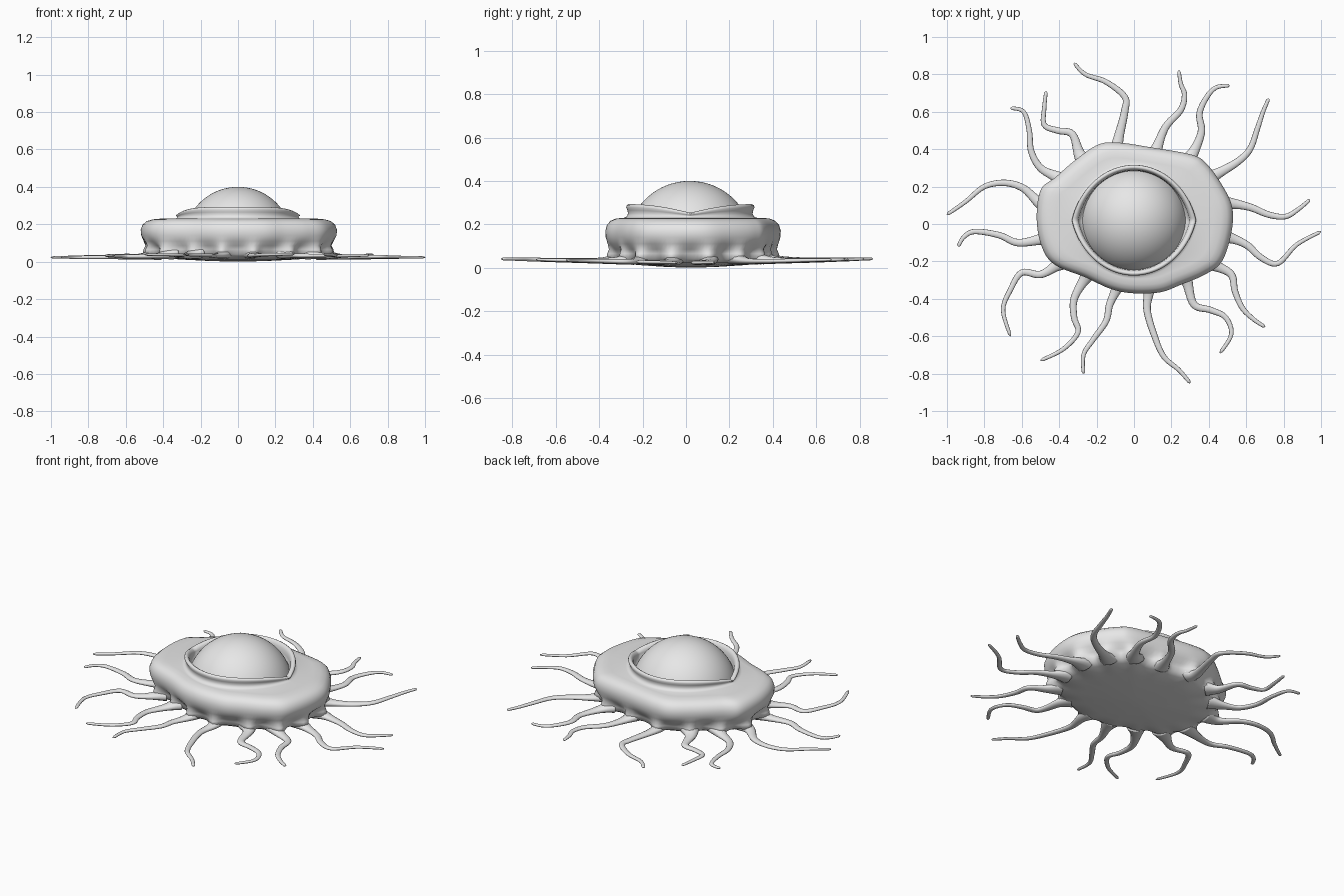
import bpy
import math
from mathutils import Vector

if "Cube" in bpy.data.objects:
    bpy.data.objects.remove(bpy.data.objects["Cube"], do_unlink=True)

GREY = (0.8, 0.8, 0.8, 1.0)
grey = bpy.data.materials.new("flesh grey")
grey.use_nodes = True
grey.diffuse_color = GREY
grey.node_tree.nodes["Principled BSDF"].inputs["Base Color"].default_value = GREY

CENTRE = Vector((0, 0.02))


def finish(obj):
    """Give an object its material and smooth shading."""
    obj.data.materials.clear()
    obj.data.materials.append(grey)
    for poly in obj.data.polygons:
        poly.use_smooth = True


def loft(name, rings):
    """Skin a stack of closed rings and cap both ends."""
    n = len(rings[0])
    verts = [v for ring in rings for v in ring]
    faces = []
    for r in range(len(rings) - 1):
        for i in range(n):
            j = (i + 1) % n
            faces.append((r * n + i, r * n + j, r * n + n + j, r * n + n + i))
    faces.append(tuple(reversed(range(n))))
    faces.append(tuple(range(len(verts) - n, len(verts))))
    mesh = bpy.data.meshes.new(name)
    mesh.from_pydata(verts, [], faces)
    mesh.update()
    obj = bpy.data.objects.new(name, mesh)
    bpy.context.collection.objects.link(obj)
    finish(obj)
    return obj


def smooth_path(points, steps, closed=False):
    """Catmull-Rom curve through the points."""
    pts = [Vector(p) for p in points]
    n = len(pts)
    if closed:
        get = lambda i: pts[i % n]
    else:
        get = lambda i: pts[max(0, min(n - 1, i))]
    out = []
    for i in range(n if closed else n - 1):
        a, b, c, d = (get(i + k) for k in (-1, 0, 1, 2))
        for s in range(steps):
            t = s / steps
            out.append(0.5 * (2 * b + (c - a) * t + (2 * a - 5 * b + 4 * c - d) * t * t
                              + (3 * b - a - 3 * c + d) * t ** 3))
    if not closed:
        out.append(pts[-1])
    return out


# Tentacle paths seen from above, root to tip
back_paths = [
    [(-.09, .42), (-.05, .60), (-.05, .68), (-.15, .76), (-.26, .80), (-.32, .86)],
    [(.12, .40), (.17, .52), (.25, .61), (.27, .69), (.25, .75), (.24, .82)],
    [(.31, .37), (.36, .49), (.35, .59), (.39, .68), (.44, .73), (.51, .74)],
    [(.43, .26), (.55, .33), (.62, .40), (.66, .51), (.69, .60), (.72, .67)],
    [(.51, .11), (.62, .09), (.72, .05), (.81, .04), (.88, .08), (.94, .13)],
    [(-.50, .11), (-.59, .19), (-.69, .22), (-.80, .20), (-.90, .12), (-1, .05)],
    [(-.41, .25), (-.50, .30), (-.55, .39), (-.56, .50), (-.59, .60), (-.66, .62)],
    [(-.29, .37), (-.33, .48), (-.41, .50), (-.48, .53), (-.48, .62), (-.47, .71)],
]
front_paths = [
    [(.50, -.07), (.60, -.11), (.68, -.18), (.77, -.21), (.87, -.11), (1, -.04)],
    [(.43, -.22), (.52, -.27), (.54, -.36), (.58, -.45), (.64, -.51), (.70, -.55)],
    [(.28, -.30), (.32, -.43), (.41, -.46), (.49, -.50), (.52, -.59), (.46, -.69)],
    [(.08, -.35), (.07, -.46), (.11, -.60), (.16, -.71), (.24, -.78), (.30, -.85)],
    [(-.09, -.34), (-.13, -.43), (-.15, -.52), (-.22, -.62), (-.27, -.70), (-.27, -.80)],
    [(-.26, -.29), (-.32, -.40), (-.32, -.50), (-.30, -.58), (-.38, -.67), (-.50, -.73)],
    [(-.41, -.22), (-.50, -.27), (-.60, -.26), (-.66, -.35), (-.70, -.46), (-.66, -.60)],
    [(-.49, -.08), (-.62, -.10), (-.72, -.06), (-.85, -.04), (-.91, -.07), (-.94, -.12)],
]
paths = back_paths + front_paths


# Tentacles: flattened tapering tubes with a wide root sunk in the body
def tentacle(name, path):
    root = Vector(path[0])
    inner = CENTRE + (root - CENTRE) * 0.84
    line = smooth_path([inner] + path, 6)
    last = len(line) - 1
    rings = []
    for i, p in enumerate(line):
        t = i / last
        ahead = (line[min(i + 1, last)] - line[max(i - 1, 0)]).normalized()
        side = Vector((-ahead.y, ahead.x, 0))
        flare = math.exp(-(t / 0.16) ** 2)
        width = 0.025 - 0.016 * t + 0.03 * flare
        height = 0.014 - 0.008 * t + 0.02 * flare
        if i == last:
            width, height = width * 0.4, height * 0.4
        z = 0.022 + 0.022 * abs(p.y) + 0.02 * flare
        mid = Vector((p.x, p.y, z))
        turns = [math.tau * k / 12 for k in range(12)]
        rings.append([mid + side * math.cos(a) * width + Vector((0, 0, math.sin(a) * height))
                      for a in turns])
    loft(name, rings)


for i, path in enumerate(paths):
    tentacle(f"tentacle_{i + 1}", path)

# Body outline, anticlockwise from the left side
outline = [(-.52, .02), (-.49, -.13), (-.42, -.22), (-.26, -.285), (-.13, -.345),
           (-.01, -.37), (.14, -.365), (.25, -.325), (.38, -.27), (.47, -.20),
           (.52, -.05), (.525, .09), (.47, .21), (.39, .32), (.31, .37), (.09, .41),
           (-.08, .435), (-.19, .425), (-.31, .345), (-.42, .25), (-.50, .18)]
root_angles = [math.atan2(p[0][1] - CENTRE.y, p[0][0]) for p in paths]


def web(angle):
    """One at a tentacle root, falling to zero between roots."""
    gaps = [math.remainder(angle - a, math.tau) for a in root_angles]
    return max(math.exp(-(g / 0.1) ** 2) for g in gaps)


# Body rings: scale of outline, height, how far the tentacle webs push out
body_profile = [(.03, 0, 0), (.3, .004, 0), (.6, .012, 0), (.8, .022, .05), (.87, .04, .12),
                (.88, .065, .1), (.91, .085, .05), (.965, .11, .01), (.995, .14, 0),
                (1, .17, 0), (.98, .198, 0), (.94, .216, 0), (.88, .226, 0), (.8, .23, 0)]
# Eyelid rings: scale of lid outline, height
lid_profile = [(1.06, .23), (1.01, .236), (.99, .25), (1, .265), (1.02, .278), (1.01, .288),
               (.98, .293), (.95, .288), (.925, .272), (.915, .25), (.91, .22), (.85, .2)]

spokes = [p - CENTRE for p in smooth_path(outline, 8, closed=True)]
rings = []
for scale, z, push in body_profile:
    ring = []
    for s in spokes:
        p = CENTRE + s * (scale + push * web(math.atan2(s.y, s.x)))
        ring.append(Vector((p.x, p.y, z)))
    rings.append(ring)
for scale, z in lid_profile:
    ring = []
    for s in spokes:
        corner = (1 - abs(s.normalized().y)) ** 2
        p = CENTRE + s.normalized() * (0.29 + 0.036 * corner) * scale
        dip = 0.04 * corner * max(0, min(1, (z - 0.23) / 0.06))
        ring.append(Vector((p.x, p.y, z - dip)))
    rings.append(ring)
loft("body_with_eyelid", rings)

# Eyeball: dome of a sphere, open where the body hides it
bpy.ops.mesh.primitive_uv_sphere_add(segments=64, ring_count=48, radius=0.29,
                                     location=(0, 0.017, 0.11))
eye = bpy.context.object
eye.name = "eyeball"
for v in eye.data.vertices:
    v.co.z = max(v.co.z, 0)
finish(eye)
